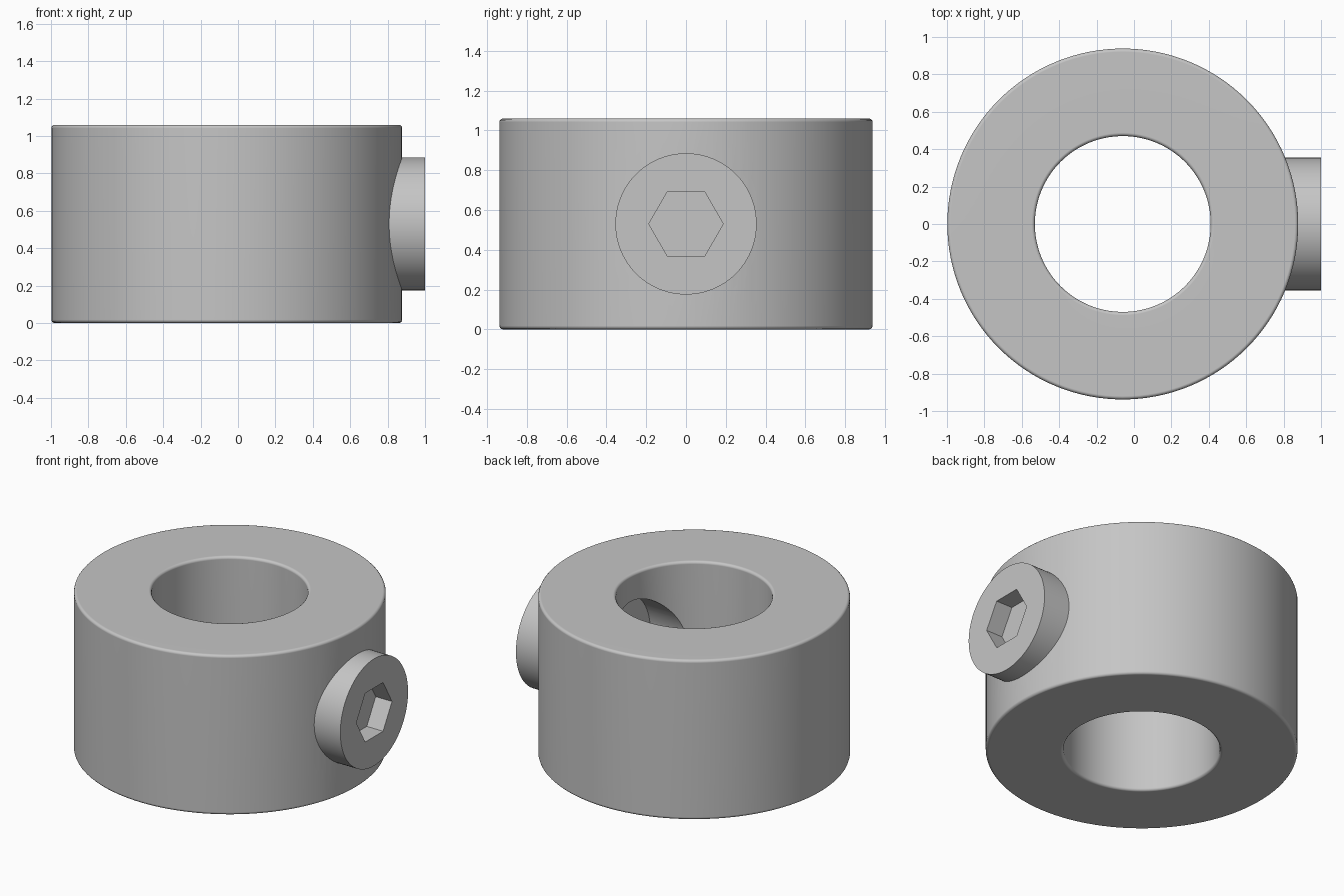
import bpy
import math

RING_X = -0.06      # ring axis
OUTER, BORE = 0.938, 0.47
HEIGHT = 1.06
EDGE = 0.018        # rounded edge radius
SCREW_R = 0.355

if "Cube" in bpy.data.objects:
    bpy.data.objects.remove(bpy.data.objects["Cube"], do_unlink=True)

steel = bpy.data.materials.new("grey steel")
steel.use_nodes = True
grey = (0.56, 0.56, 0.56, 1)
steel.diffuse_color = grey
steel.node_tree.nodes["Principled BSDF"].inputs["Base Color"].default_value = grey


def activate(obj):
    bpy.ops.object.select_all(action='DESELECT')
    obj.select_set(True)
    bpy.context.view_layer.objects.active = obj


def cylinder_x(name, radius, x0, x1, sides):
    """Cylinder lying along x at mid height."""
    bpy.ops.mesh.primitive_cylinder_add(
        vertices=sides, radius=radius, depth=x1 - x0,
        location=((x0 + x1) / 2, 0, HEIGHT / 2), rotation=(0, math.pi / 2, 0))
    obj = bpy.context.object
    obj.name = name
    obj.data.materials.append(steel)
    return obj


def cut(obj, cutter):
    """Subtract the cutter, then remove it."""
    mod = obj.modifiers.new("cut", 'BOOLEAN')
    mod.operation = 'DIFFERENCE'
    mod.solver = 'EXACT'
    mod.object = cutter
    activate(obj)
    bpy.ops.object.modifier_apply(modifier=mod.name)
    bpy.data.objects.remove(cutter, do_unlink=True)


def smooth(obj):
    activate(obj)
    bpy.ops.object.shade_smooth_by_angle(angle=math.radians(40))
    mod = obj.modifiers.new("even normals", 'WEIGHTED_NORMAL')
    mod.keep_sharp = True


def ring_profile():
    """Rounded rectangle (radius, height), counter-clockwise."""
    corners = [(OUTER - EDGE, EDGE, -90), (OUTER - EDGE, HEIGHT - EDGE, 0),
               (BORE + EDGE, HEIGHT - EDGE, 90), (BORE + EDGE, EDGE, 180)]
    points = []
    for r, z, start in corners:
        for step in range(4):
            a = math.radians(start + step * 30)
            points.append((r + EDGE * math.cos(a), z + EDGE * math.sin(a)))
    return points


def lathe(name, profile, sides):
    """Closed profile revolved about z."""
    n = len(profile)
    verts, faces = [], []
    for i in range(sides):
        a = math.tau * i / sides
        verts += [(r * math.cos(a), r * math.sin(a), z) for r, z in profile]
        j = (i + 1) % sides
        for k in range(n):
            m = (k + 1) % n
            faces.append((i * n + k, j * n + k, j * n + m, i * n + m))
    mesh = bpy.data.meshes.new(name)
    mesh.from_pydata(verts, [], faces)
    mesh.materials.append(steel)
    obj = bpy.data.objects.new(name, mesh)
    bpy.context.collection.objects.link(obj)
    return obj


# Collar ring with a radial screw hole through one wall
ring = lathe("collar_ring", ring_profile(), 128)
ring.location.x = RING_X
bpy.context.view_layer.update()
cut(ring, cylinder_x("screw_hole", SCREW_R, 0, 1.2, 96))
smooth(ring)

# Set screw, recessed from the bore, with a hexagonal socket
screw = cylinder_x("set_screw", SCREW_R, 0.51, 1.0, 96)
cut(screw, cylinder_x("hex_socket", 0.187, 0.88, 1.1, 6))
smooth(screw)
